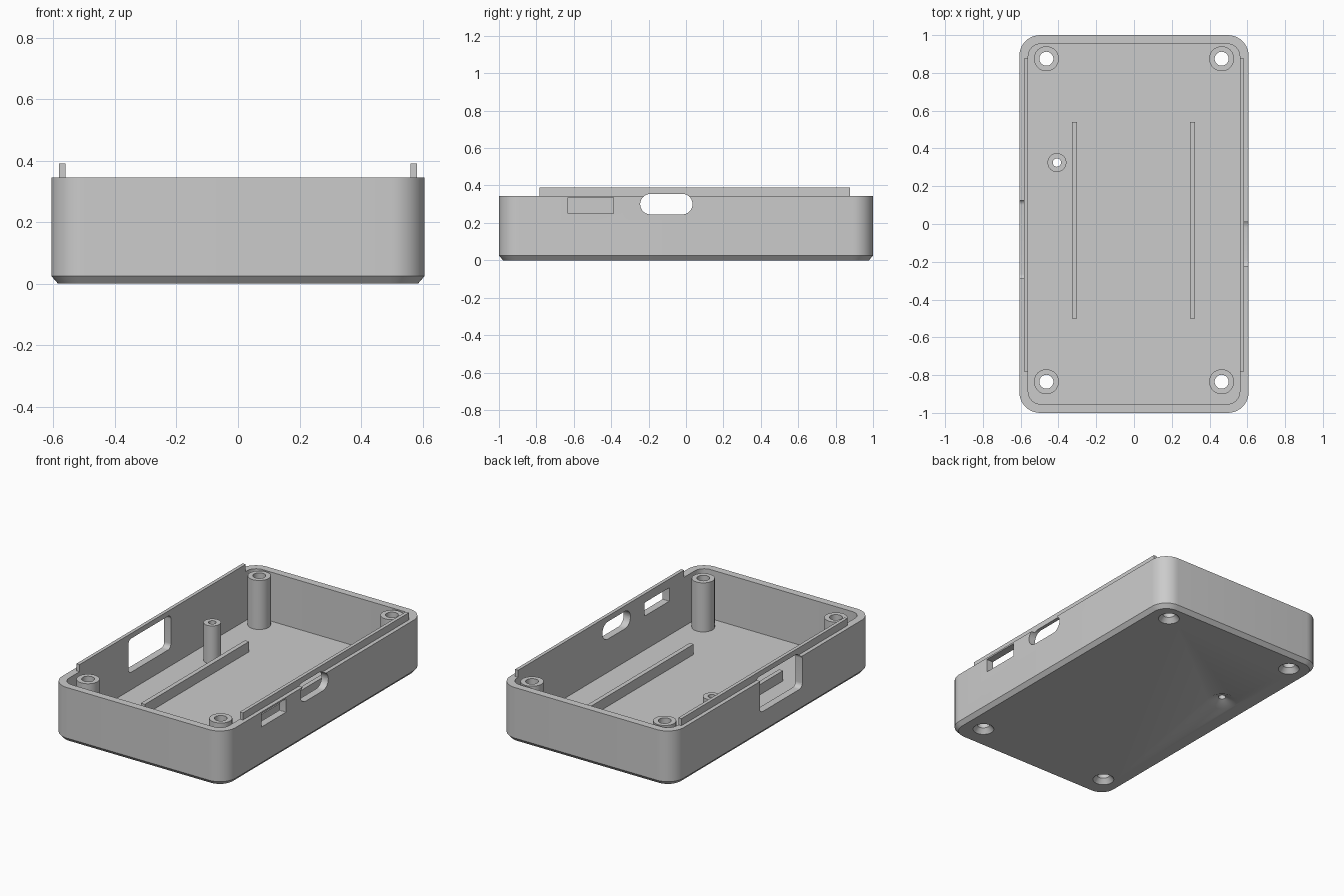
import bpy, bmesh, math
from mathutils import Vector

cube = bpy.data.objects.get("Cube")
if cube:
    bpy.data.objects.remove(cube, do_unlink=True)

grey = bpy.data.materials.new("grey plastic")
grey.use_nodes = True
colour = (0.6, 0.6, 0.6, 1)
grey.diffuse_color = colour
grey.node_tree.nodes["Principled BSDF"].inputs["Base Color"].default_value = colour

HALF_X, HALF_Y, RIM, WALL, FLOOR, LIP = 0.607, 1.0, 0.345, 0.047, 0.035, 0.39
IN_X, IN_Y = HALF_X - WALL, HALF_Y - WALL


def finish(name, bm):
    bmesh.ops.recalc_face_normals(bm, faces=bm.faces)
    mesh = bpy.data.meshes.new(name)
    bm.to_mesh(mesh)
    bm.free()
    obj = bpy.data.objects.new(name, mesh)
    mesh.materials.append(grey)
    bpy.context.collection.objects.link(obj)
    return obj


def outline(hx, hy, r, steps=10):
    """Rounded rectangle as a list of 2D points."""
    pts = []
    for i, (sx, sy) in enumerate([(1, 1), (-1, 1), (-1, -1), (1, -1)]):
        for k in range(steps + 1):
            a = math.pi / 2 * (i + k / steps)
            pts.append((sx * (hx - r) + r * math.cos(a), sy * (hy - r) + r * math.sin(a)))
    return pts


def loft(name, rings):
    """Solid through matching rings, closed at both ends."""
    bm = bmesh.new()
    loops = [[bm.verts.new(p) for p in ring] for ring in rings]
    n = len(loops[0])
    for a, b in zip(loops, loops[1:]):
        for i in range(n):
            j = (i + 1) % n
            bm.faces.new((a[i], a[j], b[j], b[i]))
    bm.faces.new(loops[0])
    bm.faces.new(loops[-1])
    return finish(name, bm)


def box(name, x0, x1, y0, y1, z0, z1):
    corners = [(x0, y0), (x1, y0), (x1, y1), (x0, y1)]
    return loft(name, [[(x, y, z) for x, y in corners] for z in (z0, z1)])


def lathe(name, profile, x, y, closed=False):
    """Spin an (r, z) profile about a vertical axis at x, y."""
    bm = bmesh.new()
    vs = [bm.verts.new((r, 0, z)) for r, z in profile]
    pairs = list(zip(vs, vs[1:])) + ([(vs[-1], vs[0])] if closed else [])
    edges = [bm.edges.new(p) for p in pairs]
    bmesh.ops.spin(bm, geom=vs + edges, cent=(0, 0, 0), axis=(0, 0, 1),
                   angle=math.tau, steps=40)
    bmesh.ops.remove_doubles(bm, verts=bm.verts, dist=1e-5)
    bmesh.ops.translate(bm, verts=bm.verts, vec=Vector((x, y, 0)))
    return finish(name, bm)


def side_cutter(name, side, y0, y1, z0, z1, r):
    """Rounded opening through one long wall."""
    cy, cz = (y0 + y1) / 2, (z0 + z1) / 2
    pts = outline((y1 - y0) / 2, (z1 - z0) / 2, r)
    return loft(name, [[(side * x, cy + u, cz + v) for u, v in pts] for x in (0.5, 0.7)])


def cut(obj, cutters):
    for c in cutters:
        mod = obj.modifiers.new("cut", "BOOLEAN")
        mod.operation, mod.solver, mod.object = "DIFFERENCE", "EXACT", c
        bpy.context.view_layer.objects.active = obj
        bpy.ops.object.modifier_apply(modifier=mod.name)


# Open tray with chamfered bottom edge
levels = [(HALF_X - 0.022, HALF_Y - 0.022, 0.09, 0), (HALF_X, HALF_Y, 0.11, 0.025),
          (HALF_X, HALF_Y, 0.11, RIM), (IN_X, IN_Y, 0.065, RIM), (IN_X, IN_Y, 0.065, FLOOR)]
tray = loft("tray", [[(x, y, z) for x, y in outline(hx, hy, r)] for hx, hy, r, z in levels])

# Raised lips on the long walls
lips = [box(side + "_lip", *sorted((s * IN_X, s * 0.582)), -0.782, 0.877, RIM, LIP)
        for side, s in (("left", 1), ("right", -1))]

# Openings in the side walls
pill = side_cutter("pill_cutter", 1, -0.245, 0.035, 0.245, 0.355, 0.0549)
slot = side_cutter("slot_cutter", 1, -0.633, -0.387, 0.25, 0.335, 0.004)
window = side_cutter("window_cutter", -1, -0.295, 0.13, 0.145, 0.358, 0.03)

# Posts with countersunk screw holes through the floor
posts, holes = [], []


def post(name, x, y, radius, bore, top, sink, depth):
    posts.append(lathe(name, [(bore, FLOOR), (radius, FLOOR), (radius, top), (bore, top)],
                       x, y, closed=True))
    holes.append(lathe(name + "_cutter", [(0, -0.01), (sink, -0.01), (sink, 0), (bore, depth),
                                          (bore, 0.1), (0, 0.1)], x, y))


for end, y in (("back", 0.875), ("front", -0.835)):
    for side, s in (("left", 1), ("right", -1)):
        post(end + "_" + side + "_post", s * 0.464, y, 0.066, 0.037, RIM, 0.062, 0.03)
post("small_post", -0.408, 0.325, 0.05, 0.022, 0.275, 0.09, 0.03)

cut(tray, holes + [pill, slot, window])
cut(lips[0], [pill])
cut(lips[1], [window])
for c in holes + [pill, slot, window]:
    bpy.data.objects.remove(c, do_unlink=True)

# Floor rails
for side, x in (("left", 0.31), ("right", -0.315)):
    box(side + "_rail", x - 0.014, x + 0.014, -0.5, 0.54, FLOOR, 0.1)

# Smooth the round surfaces, keep edges sharp
bpy.ops.object.select_all(action="DESELECT")
for obj in [tray] + posts + lips:
    obj.select_set(True)
bpy.context.view_layer.objects.active = tray
bpy.ops.object.shade_smooth_by_angle(angle=math.radians(25))
